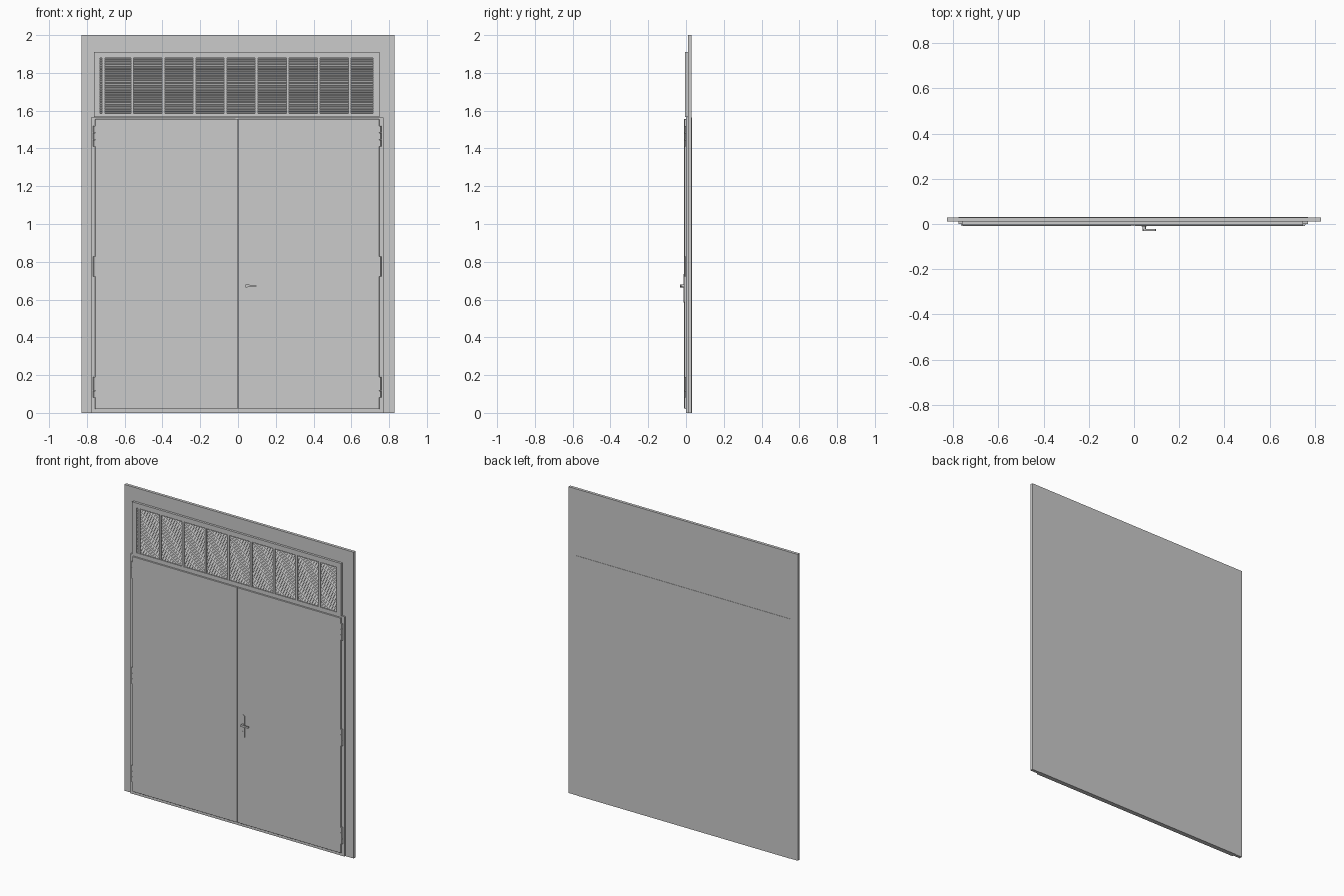
import bpy, bmesh, math
from mathutils import Vector, Matrix

if "Cube" in bpy.data.objects:
    bpy.data.objects.remove(bpy.data.objects["Cube"])

CX = -0.004  # the door set sits slightly left of the wall centre


def make_object(name, bm):
    bmesh.ops.recalc_face_normals(bm, faces=bm.faces)
    mesh = bpy.data.meshes.new(name)
    bm.to_mesh(mesh)
    bm.free()
    ob = bpy.data.objects.new(name, mesh)
    bpy.context.collection.objects.link(ob)
    return ob


def add_box(bm, x, y, z, tilt=0):
    size = Vector((x[1] - x[0], y[1] - y[0], z[1] - z[0]))
    mid = Vector((x[0] + x[1], y[0] + y[1], z[0] + z[1])) / 2
    mat = Matrix.Translation(mid) @ Matrix.Rotation(tilt, 4, 'X') @ Matrix.Diagonal((*size, 1))
    bmesh.ops.create_cube(bm, size=1, matrix=mat)


def box(name, x, y, z, bevel=0):
    bm = bmesh.new()
    add_box(bm, x, y, z)
    ob = make_object(name, bm)
    if bevel:
        mod = ob.modifiers.new("bevel", 'BEVEL')
        mod.width = bevel
        mod.segments = 1
    return ob


def prism(name, outline, y0, y1, smooth=True):
    # extrude an x-z outline along y
    bm = bmesh.new()
    face = bm.faces.new([bm.verts.new((x, y0, z)) for x, z in outline])
    ext = bmesh.ops.extrude_face_region(bm, geom=[face])
    verts = [g for g in ext['geom'] if isinstance(g, bmesh.types.BMVert)]
    bmesh.ops.translate(bm, verts=verts, vec=(0, y1 - y0, 0))
    ob = make_object(name, bm)
    if smooth:
        bpy.context.view_layer.objects.active = ob
        ob.select_set(True)
        bpy.ops.object.shade_smooth_by_angle()
        ob.select_set(False)
    return ob


def arc(cx, cz, r, a0, a1, n=8):
    return [(cx + r * math.cos(math.radians(a0 + (a1 - a0) * i / n)),
             cz + r * math.sin(math.radians(a0 + (a1 - a0) * i / n))) for i in range(n + 1)]


# wall slab and the door casing running through it
box("wall_panel", (-0.828, 0.828), (0.010, 0.029), (0, 2))
box("door_casing", (CX - 0.773, CX + 0.773), (0.001, 0.031), (0, 1.565))

# two door leaves with a cover strip over the joint
box("left_door_leaf", (CX - 0.752, -0.002), (-0.008, 0.005), (0.02, 1.555), 0.001)
box("right_door_leaf", (0.002, CX + 0.752), (-0.008, 0.005), (0.02, 1.555), 0.001)
box("joint_strip", (-0.014, -0.001), (-0.0095, -0.006), (0.025, 1.556))

# hinges: three-knuckle pins on both sides
for side, label in ((-1, "left"), (1, "right")):
    for i, z in enumerate((0.135, 0.775, 1.465)):
        bm = bmesh.new()
        for dz, h in ((-0.0365, 0.035), (0, 0.035), (0.0365, 0.035)):
            bmesh.ops.create_cone(bm, cap_ends=True, segments=12, radius1=0.0075,
                                  radius2=0.0075, depth=h, matrix=Matrix.Translation(
                                      (CX + side * 0.755, -0.002, z + dz)))
        ob = make_object(f"{label}_hinge_{i + 1}", bm)
        bpy.context.view_layer.objects.active = ob
        ob.select_set(True)
        bpy.ops.object.shade_smooth_by_angle()
        ob.select_set(False)

# vent frame
X0, X1, Z0, Z1 = -0.762, 0.748, 1.566, 1.91     # outer
x0, x1, z0, z1 = -0.730, 0.714, 1.585, 1.878    # opening
bm = bmesh.new()
for y in (-0.005, 0.012):
    for ring in ((X0, X1, Z0, Z1), (x0, x1, z0, z1)):
        a, b, c, d = ring
        for p in ((a, c), (b, c), (b, d), (a, d)):
            bm.verts.new((p[0], y, p[1]))
bm.verts.ensure_lookup_table()
v = bm.verts
for i in range(4):
    j = (i + 1) % 4
    for q in ((i, j, j + 4, i + 4), (i + 8, i + 12, j + 12, j + 8),
              (i, i + 8, j + 8, j), (i + 4, j + 4, j + 12, i + 12)):
        bm.faces.new([v[k] for k in q])
make_object("vent_frame", bm)

# fine louvre slats
bm = bmesh.new()
count = 32
pitch = (z1 - z0) / count
for i in range(count):
    z = z0 + pitch * (i + 0.5)
    add_box(bm, (x0, x1), (-0.0005, 0.0085), (z - 0.0015, z + 0.0015), math.radians(40))
make_object("vent_slats", bm)

# upright vent bars
bm = bmesh.new()
for x in [-0.712] + [-0.559 + 0.1643 * k for k in range(8)]:
    add_box(bm, (x - 0.007, x + 0.007), (-0.004, 0.011), (z0, z1))
make_object("vent_bars", bm)

# handle: rounded plate, spindle, tapered lever, key cylinder
HX, HZ = 0.045, 0.672
prism("handle_plate", arc(HX, 0.725, 0.011, 0, 180) + arc(HX, 0.595, 0.011, 180, 360), -0.012, -0.007)
prism("handle_spindle", arc(HX, HZ, 0.007, 0, 345, 15), -0.026, -0.010)
prism("handle_lever", arc(HX, HZ, 0.008, 60, 300) + arc(0.092, HZ, 0.005, -90, 90), -0.031, -0.023)
prism("key_cylinder", arc(HX, 0.625, 0.005, 0, 345, 15), -0.014, -0.010)
